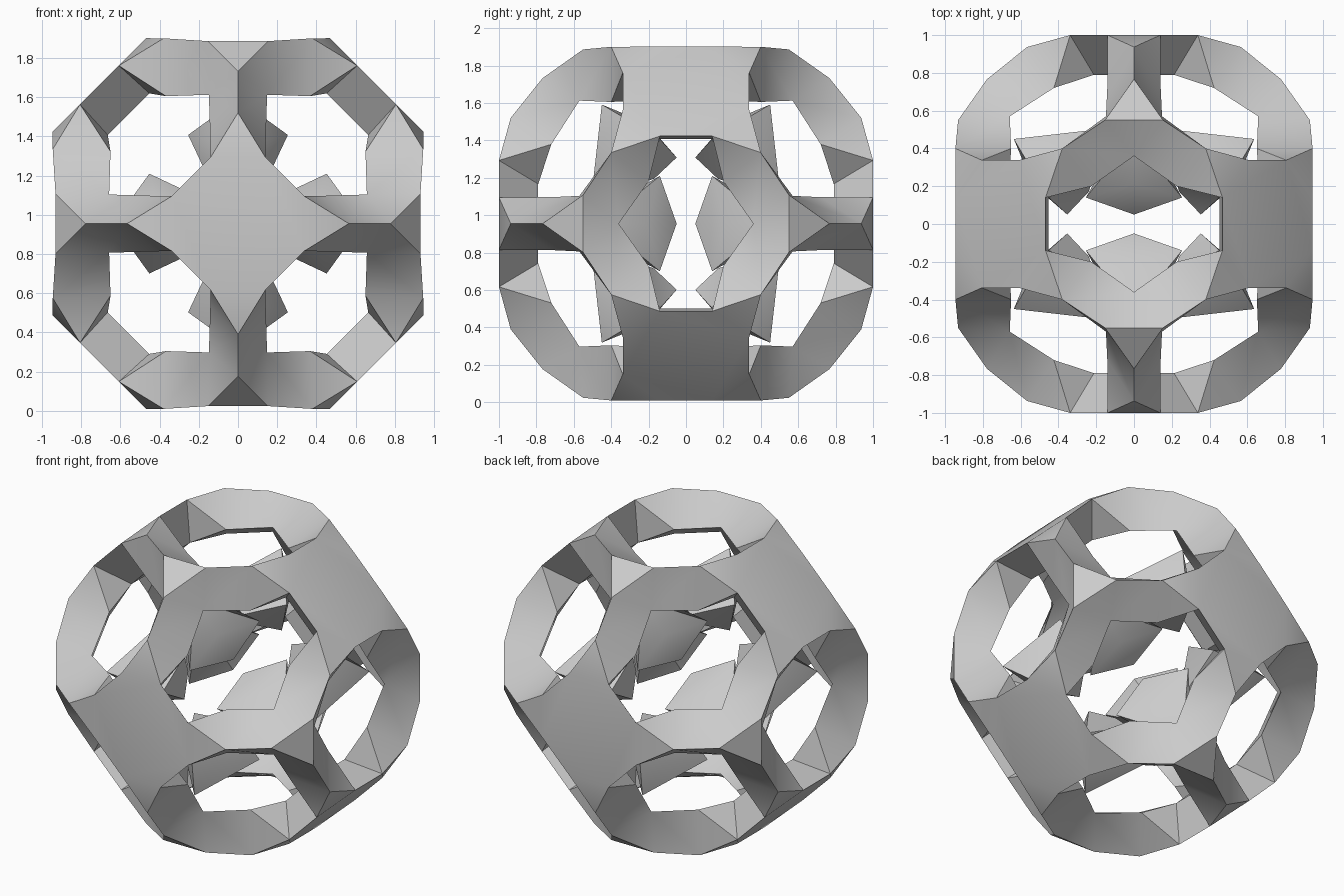
import bpy, bmesh, math
from itertools import permutations, product
from mathutils import Vector, Matrix

cube = bpy.data.objects.get("Cube")
if cube:
    bpy.data.objects.remove(cube, do_unlink=True)

grey = bpy.data.materials.new("plain_grey")
grey.use_nodes = True
tone = (0.6, 0.6, 0.6, 1)
grey.diffuse_color = tone
grey.node_tree.nodes["Principled BSDF"].inputs["Base Color"].default_value = tone

# Cubic axes (u, w, v) are turned an eighth of a turn about y
r = math.sqrt(0.5)
TURN = Matrix(((r, r, 0), (0, 0, 1), (r, -r, 0)))
LIFT = Vector((0, 0, 0.955))


def cubic_mesh(name, templates):
    """Repeat each template face over all symmetries of a cube and weld."""
    bm = bmesh.new()
    verts, seen = {}, set()
    for order in permutations(range(3)):
        for signs in product((1, -1), repeat=3):
            for face in templates:
                loop = []
                for p in face:
                    q = tuple(round(p[i] * s, 4) + 0.0 for i, s in zip(order, signs))
                    if q not in verts:
                        verts[q] = bm.verts.new(TURN @ Vector(q) + LIFT)
                    loop.append(verts[q])
                key = frozenset(loop)
                if key not in seen:
                    seen.add(key)
                    bm.faces.new(loop)
    bmesh.ops.recalc_face_normals(bm, faces=bm.faces[:])
    mesh = bpy.data.meshes.new(name)
    bm.to_mesh(mesh)
    bm.free()
    mesh.materials.append(grey)
    obj = bpy.data.objects.new(name, mesh)
    bpy.context.collection.objects.link(obj)
    bpy.ops.object.select_all(action='DESELECT')
    obj.select_set(True)
    bpy.context.view_layer.objects.active = obj
    bpy.ops.object.shade_smooth_by_angle(angle=math.radians(30))
    return obj


def swap(p, i, j):
    q = list(p)
    q[i], q[j] = q[j], q[i]
    return tuple(q)


def flip(p, i):
    q = list(p)
    q[i] = -q[i]
    return tuple(q)


# Frame: key points of one plate, one bar and one corner
edge = (1.0, 0.338, 0.14)        # rim of the flat plate
tip = (0.937, 0.4, 0.4)          # point of the plate
node = (0.767, 0.55, 0.55)       # corner triangle
notch = (0.57, 0.57, 0.36)       # pointed end of a window
inner = (0.79, 0.15, 0.15)       # back of the plate
hip = (0.72, 0.40, 0.20)         # inner side edge of a bar
edge2, node2 = swap(edge, 1, 2), swap(node, 0, 1)
notch2, notch3 = swap(notch, 1, 2), swap(notch, 0, 2)
hip2 = swap(hip, 1, 2)

quarter = [edge, edge2, flip(edge2, 1), flip(edge, 1)]
plate = quarter + [tuple((x, -y, -z)) for x, y, z in quarter]
back = [inner, flip(inner, 1), flip(flip(inner, 1), 2), flip(inner, 2)]
cubic_mesh("window_frame", [
    plate,
    [edge, tip, edge2],
    [edge, tip, hip],
    [tip, node, notch, hip],
    [node, node2, notch],
    [node, node2, swap(node, 0, 2)],
    [edge, flip(edge, 2), flip(inner, 2), inner],
    [edge, hip, inner],
    back,
    [inner, hip, hip2],
    [hip, notch, notch2, hip2],
    [notch, notch2, notch3],
])

# Star-shaped gems floating inside each corner
spike = (0.5, 0.14, 0.14)
valley = (0.25, 0.25, 0.05)
ridge = (0.38, 0.38, 0.21)
cubic_mesh("corner_gems", [
    [spike, valley, ridge],
    [spike, ridge, (0.45,) * 3],
    [spike, valley, (0.17,) * 3],
])
